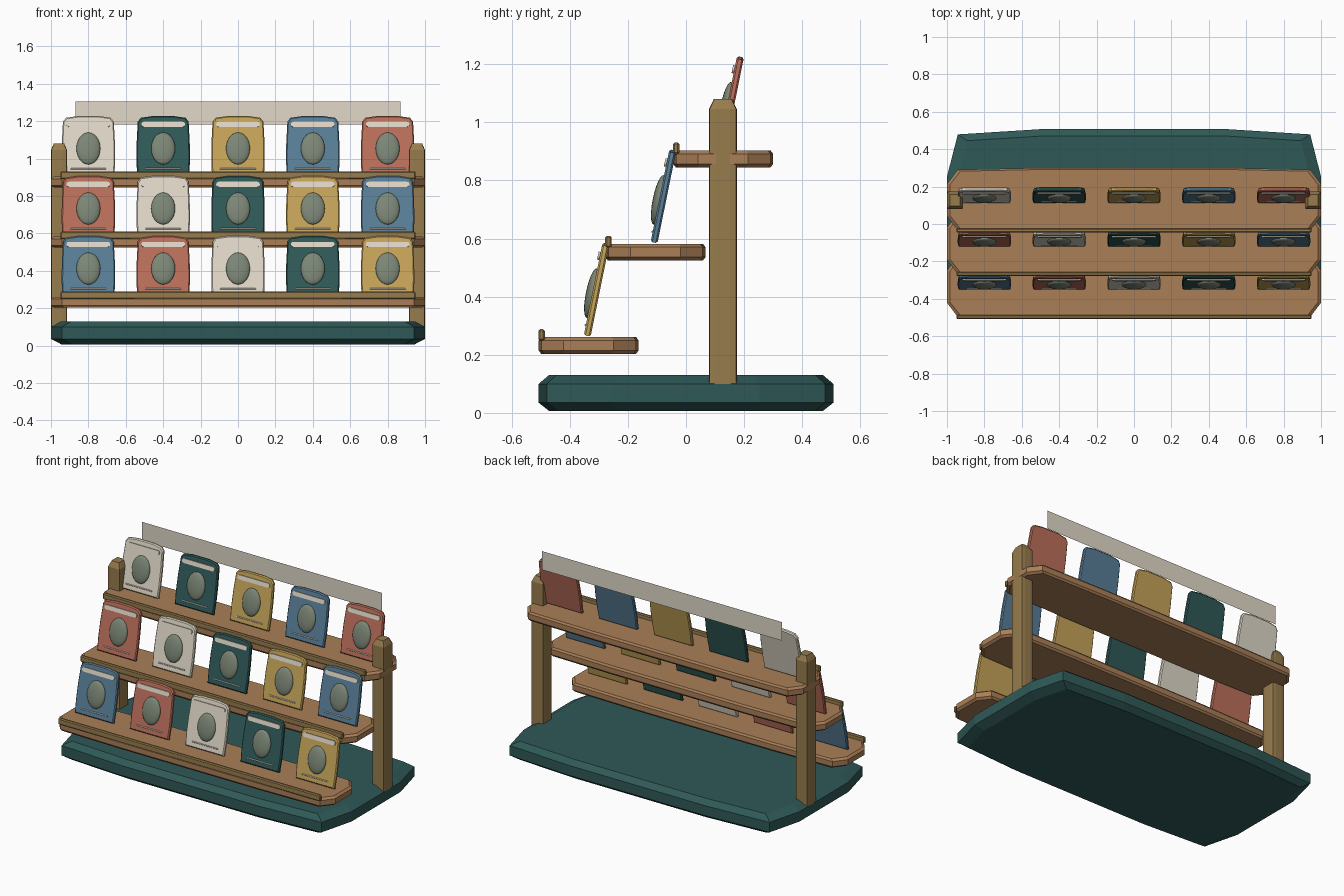
import bpy, bmesh, math
from mathutils import Matrix

if "Cube" in bpy.data.objects:
    bpy.data.objects.remove(bpy.data.objects["Cube"])


def mat(name, r, g, b):
    m = bpy.data.materials.new(name)
    m.diffuse_color = (r, g, b, 1)
    m.use_nodes = True
    m.node_tree.nodes["Principled BSDF"].inputs["Base Color"].default_value = m.diffuse_color
    return m


WOOD = mat("shelf_wood", .40, .21, .095)
OAK = mat("post_wood", .31, .20, .075)
TEAL = mat("teal", .028, .10, .095)
CREAM = mat("cream", .75, .69, .58)
GOLD = mat("gold", .56, .37, .10)
BLUE = mat("blue", .10, .21, .31)
CORAL = mat("coral", .50, .16, .105)
SAGE = mat("sage", .20, .24, .18)


def finish(name, bm, material):
    bmesh.ops.recalc_face_normals(bm, faces=bm.faces)
    me = bpy.data.meshes.new(name)
    bm.to_mesh(me)
    bm.free()
    me.materials.append(material)
    ob = bpy.data.objects.new(name, me)
    bpy.context.collection.objects.link(ob)
    return ob


def loft(name, rings, material):
    bm = bmesh.new()
    loops = [[bm.verts.new(p) for p in ring] for ring in rings]
    n = len(loops[0])
    for a, b in zip(loops, loops[1:]):
        for i in range(n):
            j = (i + 1) % n
            bm.faces.new((a[i], a[j], b[j], b[i]))
    bm.faces.new(loops[0])
    bm.faces.new(loops[-1])
    return finish(name, bm, material)


def slab(name, cx, cy, hx, hy, profile, material):
    """Soft-cornered block; profile lists (z, x scale, y scale)."""
    q = [(1, .5), (.942, .945), (.5, 1)]
    pts = (q + [(-x, y) for x, y in q[::-1]] + [(-x, -y) for x, y in q]
           + [(x, -y) for x, y in q[::-1]])
    rings = [[(cx + x * hx * sx, cy + y * hy * sy, z) for x, y in pts]
             for z, sx, sy in profile]
    return loft(name, rings, material)


def box(name, size, loc, material):
    bm = bmesh.new()
    bmesh.ops.create_cube(bm, size=1, matrix=Matrix.Diagonal((*size, 1)))
    bmesh.ops.bevel(bm, geom=bm.edges[:], offset=min(size) * .25, segments=1, affect='EDGES')
    bmesh.ops.translate(bm, verts=bm.verts, vec=loc)
    return finish(name, bm, material)


# Base and posts
slab("base", 0, 0, 1, .507, [(.007, .945, .93), (.035, 1, 1), (.10, 1, 1), (.13, .945, .93)], TEAL)
for side, s in (("left", -1), ("right", 1)):
    slab(side + "_post", s * .957, .127, .043, .048,
         [(.10, 1, 1), (1.045, 1, 1), (1.08, .65, .65)], OAK)

# Seed-packet style pouch pieces, in local space (origin at the bottom edge)
half = [(.139, 0), (.143, .08), (.142, .18), (.136, .295), (.12, .316), (.06, .325)]
outline = half + [(-x, z) for x, z in half[::-1]]


def packet(tag, loc, material):
    tilt = Matrix.Translation(loc) @ Matrix.Rotation(-.20, 4, 'X')
    parts = []
    rings = []
    for y, k in ((-.012, .96), (-.006, 1), (.006, 1), (.012, .96)):
        rings.append([(x * k, y, .16 + (z - .16) * k) for x, z in outline])
    parts.append(loft("packet_" + tag, rings, material))
    # oval medallion
    bm = bmesh.new()
    bmesh.ops.create_uvsphere(bm, u_segments=24, v_segments=12, radius=1,
                              matrix=Matrix.Translation((0, -.014, .147)) @ Matrix.Diagonal((.064, .02, .087, 1)))
    for f in bm.faces:
        f.smooth = True
    parts.append(finish("medallion_" + tag, bm, SAGE))
    # blank label strip with rounded ends, and thin footer strip
    label = []
    for y in (-.019, -.008):
        ring = []
        for c, start in ((.103, -90), (-.103, 90)):
            for k in range(7):
                a = math.radians(start + 30 * k)
                ring.append((c + .014 * math.cos(a), y, .278 + .014 * math.sin(a)))
        label.append(ring)
    parts.append(loft("label_" + tag, label, CREAM))
    parts.append(box("footer_strip_" + tag, (.19, .006, .007), (0, -.013, .036), CREAM))
    for p in parts:
        p.matrix_world = tilt


# Three stepped shelves, each with a front lip and five packets
colours = [CREAM, TEAL, GOLD, BLUE, CORAL]
for r, (name, cy, zb) in enumerate((("lower", -.335, .203), ("middle", -.105, .524), ("upper", .128, .845))):
    slab(name + "_shelf", 0, cy, 1, .172,
         [(zb, .985, .95), (zb + .012, 1, 1), (zb + .046, 1, 1), (zb + .058, .985, .95)], WOOD)
    box(name + "_shelf_lip", (1.9, .022, .04), (0, cy - .162, zb + .065), OAK)
    for i in range(5):
        packet(f"{name}_{i + 1}", (-.8 + .4 * i, cy - .005, zb + .062), colours[(i + r - 2) % 5])

# Blank header sign (a single flat sheet)
bm = bmesh.new()
bm.faces.new([bm.verts.new(p) for p in ((-.87, .25, 1.183), (.87, .25, 1.183), (.87, .25, 1.305), (-.87, .25, 1.305))])
finish("header_sign", bm, CREAM)
